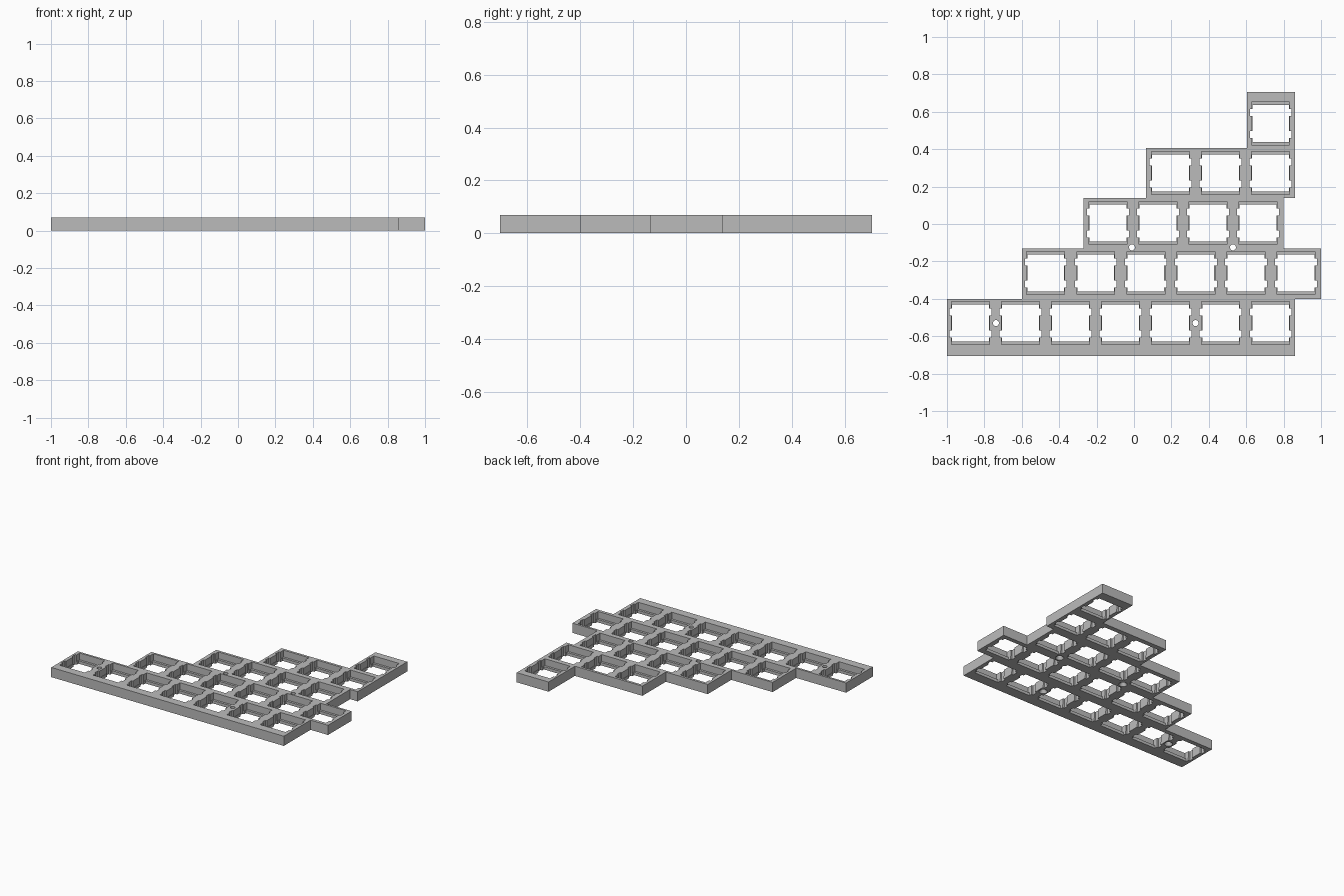
import bpy, bmesh, math

cube = bpy.data.objects.get("Cube")
if cube:
    bpy.data.objects.remove(cube, do_unlink=True)

THICK = 0.07      # plate height
LIP = 0.021       # thin retaining lip at the underside
PITCH = 0.2675    # key spacing

# Rows from front to back: (y start, y end, x left, x right, first key x, key y, key count)
ROWS = [
    (-0.705, -0.40, -1.0, 0.86, -0.874, -0.53, 7),
    (-0.40, -0.132, -0.60, 1.0, -0.472, -0.262, 6),
    (-0.132, 0.138, -0.27, 0.80, -0.139, 0.005, 4),
    (0.138, 0.405, 0.065, 0.86, 0.195, 0.272, 3),
    (0.405, 0.705, 0.605, 0.86, 0.731, 0.538, 1),
]
SCREWS = [(-0.738, -0.53), (0.329, -0.53), (-0.011, -0.125), (0.529, -0.125)]

grey = bpy.data.materials.new("plate_grey")
grey.use_nodes = True
colour = (0.5, 0.5, 0.5, 1)
grey.diffuse_color = colour
grey.node_tree.nodes["Principled BSDF"].inputs["Base Color"].default_value = colour


def add_prism(bm, outline, z0, z1):
    """Extrude a counter-clockwise outline between two heights."""
    face = bm.faces.new([bm.verts.new((x, y, z0)) for x, y in outline])
    ret = bmesh.ops.extrude_face_region(bm, geom=[face])
    for v in ret["geom"]:
        if isinstance(v, bmesh.types.BMVert):
            v.co.z = z1


def make_object(name, bm):
    bmesh.ops.recalc_face_normals(bm, faces=bm.faces)
    mesh = bpy.data.meshes.new(name)
    bm.to_mesh(mesh)
    bm.free()
    obj = bpy.data.objects.new(name, mesh)
    bpy.context.collection.objects.link(obj)
    mesh.materials.append(grey)
    return obj


def cut(target, cutter):
    cutter.hide_render = True
    mod = target.modifiers.new(cutter.name, 'BOOLEAN')
    mod.operation, mod.solver, mod.object = 'DIFFERENCE', 'EXACT', cutter
    bpy.context.view_layer.objects.active = target
    bpy.ops.object.modifier_apply(modifier=mod.name)
    bpy.data.objects.remove(cutter, do_unlink=True)


# Stepped plate: up the right side, then down the left side
outline = []
for y0, y1, left, right, *_ in ROWS:
    outline += [(right, y0), (right, y1)]
for y0, y1, left, right, *_ in reversed(ROWS):
    outline += [(left, y1), (left, y0)]
bm = bmesh.new()
add_prism(bm, outline, 0, THICK)
plate = make_object("switch_plate", bm)

# Key openings: a square with two notches on each side
H, N, N0, N1 = 0.0985, 0.112, 0.04, 0.078
side = [(H, -H), (H, -N1), (N, -N1), (N, -N0), (H, -N0),
        (H, N0), (N, N0), (N, N1), (H, N1), (H, H)]
opening = side + [(-x, -y) for x, y in side]

# Deeper front and back relief above the lip
RX, RY = 0.1015, 0.115
relief = [(-RX, -RY), (RX, -RY), (RX, RY), (-RX, RY)]

keys = [(row[4] + i * PITCH, row[5]) for row in ROWS for i in range(row[6])]
for name, shape, z0 in (("opening_cutter", opening, -0.05),
                        ("relief_cutter", relief, LIP)):
    bm = bmesh.new()
    for cx, cy in keys:
        add_prism(bm, [(cx + x, cy + y) for x, y in shape], z0, THICK + 0.05)
    cut(plate, make_object(name, bm))

# Screw holes, countersunk from the underside
SEG = 24


def ring(cx, cy, r):
    return [(cx + r * math.cos(math.tau * i / SEG),
             cy + r * math.sin(math.tau * i / SEG)) for i in range(SEG)]


bm = bmesh.new()
for cx, cy in SCREWS:
    add_prism(bm, ring(cx, cy, 0.016), -0.05, THICK + 0.05)
cut(plate, make_object("screw_cutter", bm))

bm = bmesh.new()
for cx, cy in SCREWS:
    cone = bmesh.ops.create_cone(bm, cap_ends=True, segments=SEG,
                                 radius1=0.034, radius2=0.01, depth=0.04)
    bmesh.ops.translate(bm, verts=cone["verts"], vec=(cx, cy, 0.01))
cut(plate, make_object("countersink_cutter", bm))
